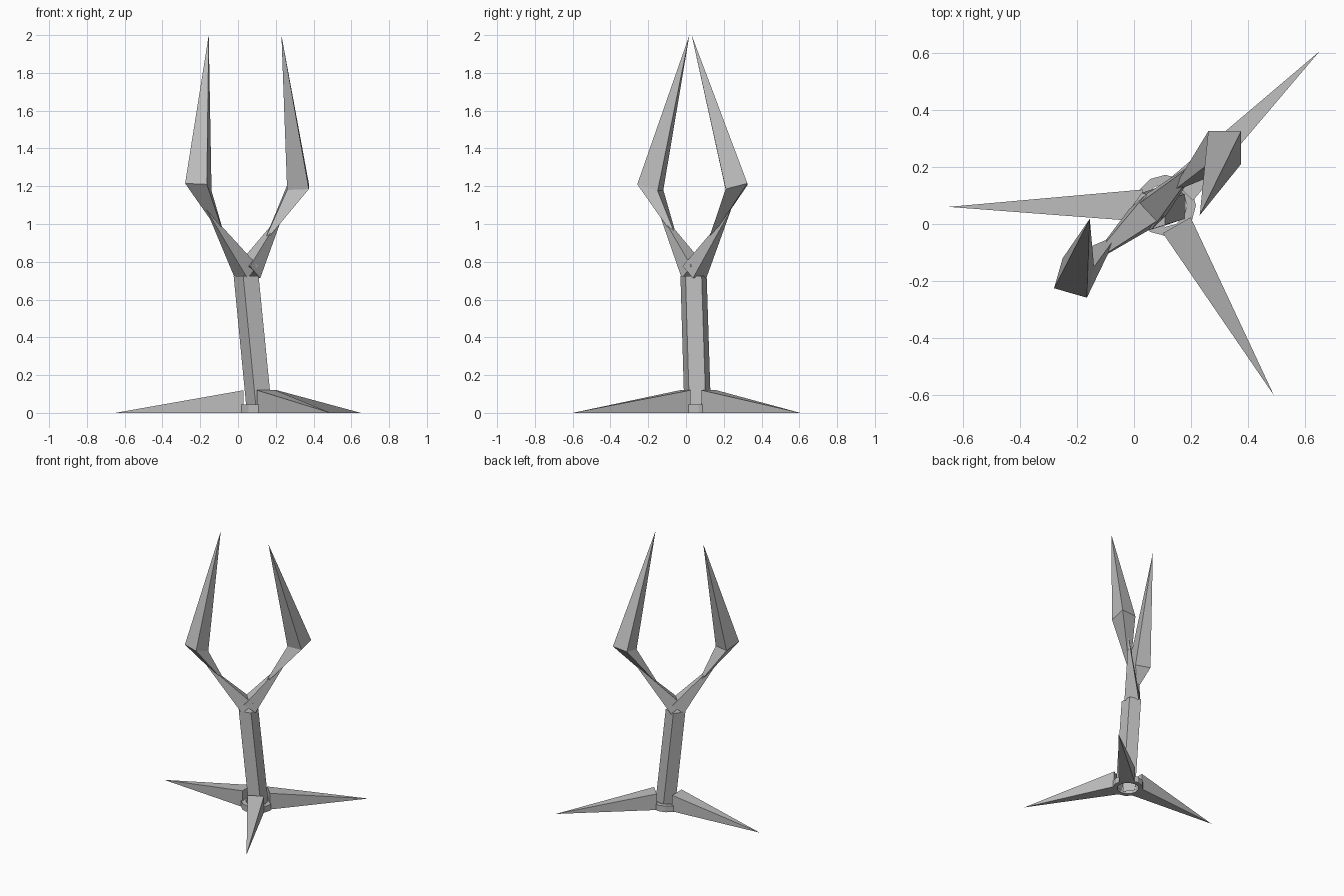
import bpy
import math
from mathutils import Vector

cube = bpy.data.objects.get("Cube")
if cube:
    bpy.data.objects.remove(cube, do_unlink=True)

stone = bpy.data.materials.new("grey_stone")
stone.use_nodes = True
GREY = (0.5, 0.5, 0.5, 1)
stone.diffuse_color = GREY
stone.node_tree.nodes["Principled BSDF"].inputs["Base Color"].default_value = GREY


def add_mesh(name, verts, faces):
    mesh = bpy.data.meshes.new(name)
    mesh.from_pydata([tuple(v) for v in verts], [], faces)
    mesh.materials.append(stone)
    obj = bpy.data.objects.new(name, mesh)
    bpy.context.collection.objects.link(obj)
    # consistent outward normals
    import bmesh
    bm = bmesh.new()
    bm.from_mesh(mesh)
    bmesh.ops.recalc_face_normals(bm, faces=bm.faces)
    bm.to_mesh(mesh)
    bm.free()
    return obj


def sides(n, a, b):
    """Quads joining the vertex ring at index a to the ring at index b."""
    return [(a + i, a + (i + 1) % n, b + (i + 1) % n, b + i) for i in range(n)]


def ring(center, radius, n, turn=0.0):
    return [Vector(center) + radius * Vector((math.cos(turn + math.tau * i / n),
                                              math.sin(turn + math.tau * i / n), 0))
            for i in range(n)]


def spike(name, base, tip):
    """Pyramid on a four-cornered base."""
    add_mesh(name, base + [tip],
             [(3, 2, 1, 0)] + [(i, (i + 1) % 4, 4) for i in range(4)])


# leaning five-sided stem
turn = math.radians(36)
add_mesh("stem", ring((0.12, 0.062, 0.01), 0.074, 5, turn) + ring((0.05, 0.04, 0.725), 0.073, 5, turn),
         sides(5, 0, 5) + [tuple(range(5, 10))])

# low collar around the foot of the stem
HUB = Vector((0.11, 0.065, 0))
TOP = HUB + Vector((0, 0, 0.045))
N = 12
add_mesh("collar", ring(HUB, 0.107, N) + ring(TOP, 0.107, N) + ring(TOP, 0.075, N) + ring(HUB, 0.075, N),
         sides(N, 0, N) + sides(N, N, 2 * N) + sides(N, 2 * N, 3 * N) + sides(N, 3 * N, 0))

# three spiked feet
for name, tip in (("right_foot", (-0.65, 0.06, 0)),
                  ("back_foot", (0.65, 0.605, 0)),
                  ("front_foot", (0.49, -0.6, 0))):
    tip = Vector(tip)
    out = (tip - HUB).normalized()
    across = Vector((-out.y, out.x, 0)) * 0.056
    up = Vector((0, 0, 0.12))
    root = HUB + out * 0.08
    spike(name, [root - across, root + across, root + across + up, root - across + up], tip)

# two arms tapering upward from the stem
for name, root, tip in (("right_arm", (0.045, 0.04, 0.745), (-0.17, -0.15, 1.08)),
                        ("left_arm", (0.055, 0.045, 0.745), (0.25, 0.24, 1.08))):
    root, tip = Vector(root), Vector(tip)
    along = (tip - root).normalized()
    p = along.cross(Vector((0, 0, 1))).normalized() * 0.05
    q = p.normalized().cross(along) * 0.05
    spike(name, [root - p - q, root + p - q, root + p + q, root - p + q], tip)

# long claws: double pyramids carried by the arms
CLAWS = (
    ("right_claw", [(-0.28, -0.225, 1.215), (-0.165, -0.258, 1.21), (-0.14, -0.15, 1.175), (-0.25, -0.12, 1.18)],
     (-0.06, -0.04, 0.9), (-0.155, 0.018, 2)),
    ("left_claw", [(0.26, 0.21, 1.18), (0.375, 0.21, 1.185), (0.375, 0.325, 1.215), (0.26, 0.325, 1.205)],
     (0.13, 0.11, 0.89), (0.23, 0.03, 2)),
)
for name, belt, low, high in CLAWS:
    add_mesh(name, belt + [low, high],
             [(i, (i + 1) % 4, 5) for i in range(4)] + [((i + 1) % 4, i, 4) for i in range(4)])
